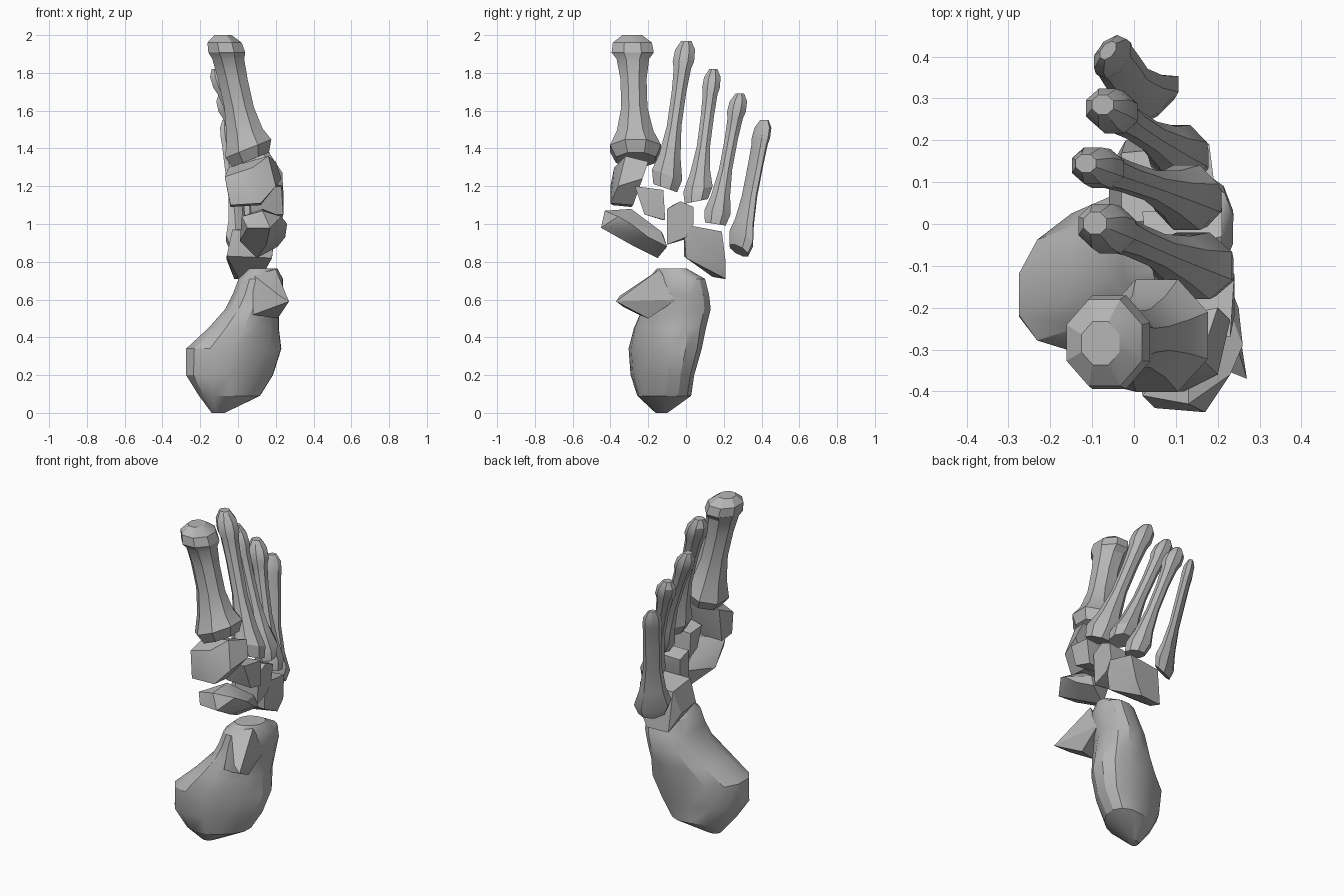
import bpy
import bmesh
from math import cos, sin, pi, radians, copysign
from mathutils import Vector

default_cube = bpy.data.objects.get("Cube")
if default_cube:
    bpy.data.objects.remove(default_cube, do_unlink=True)

bone_grey = bpy.data.materials.new("bone_grey")
bone_grey.use_nodes = True
colour = (0.47, 0.47, 0.47, 1)
bone_grey.diffuse_color = colour
bone_grey.node_tree.nodes["Principled BSDF"].inputs["Base Color"].default_value = colour


def finish(bm, name):
    """Turn a bmesh into a shaded object with the bone material."""
    bmesh.ops.recalc_face_normals(bm, faces=bm.faces[:])
    mesh = bpy.data.meshes.new(name)
    bm.to_mesh(mesh)
    bm.free()
    mesh.materials.append(bone_grey)
    obj = bpy.data.objects.new(name, mesh)
    bpy.context.collection.objects.link(obj)
    bpy.ops.object.select_all(action="DESELECT")
    obj.select_set(True)
    bpy.context.view_layer.objects.active = obj
    bpy.ops.object.shade_smooth_by_angle(angle=radians(28))
    return obj


def oval(angle):
    return cos(angle), sin(angle)


def hollowed(angle):
    """Boxy outline with a hollow in the inner front quarter."""
    x, y = cos(angle), sin(angle)
    power = 1.2 if x > 0 and y < 0 else 0.85
    return copysign(abs(x) ** power, x), copysign(abs(y) ** power, y)


def loft(name, rings, sides, shear=0, outline=oval):
    """Skin rings; each ring is (centre, x radius, y radius, slope in x and y)."""
    bm = bmesh.new()
    loops = []
    for centre, rx, ry, slope in rings:
        loop = []
        for i in range(sides):
            px, py = outline(2 * pi * (i + 0.5) / sides)
            dx, dy = rx * px, ry * py
            rise = slope.x * dx + slope.y * dy
            loop.append(bm.verts.new(centre + Vector((dx, dy + shear * dx, rise))))
        loops.append(loop)
    for low, high in zip(loops, loops[1:]):
        for i in range(sides):
            j = (i + 1) % sides
            bm.faces.new((low[i], low[j], high[j], high[i]))
    bm.faces.new(loops[0])
    bm.faces.new(loops[-1])
    return finish(bm, name)


def hull(name, points):
    """Faceted block wrapped around a few corner points."""
    bm = bmesh.new()
    for point in points:
        bm.verts.new(point)
    result = bmesh.ops.convex_hull(bm, input=bm.verts[:])
    loose = {g for g in result["geom_interior"] + result["geom_unused"]
             if isinstance(g, bmesh.types.BMVert)}
    bmesh.ops.delete(bm, geom=list(loose), context="VERTS")
    bmesh.ops.dissolve_limit(bm, angle_limit=radians(6), verts=bm.verts[:], edges=bm.edges[:])
    return finish(bm, name)


def long_bone(name, base, tip, base_size, shaft_size, head_size, slope, shear=0):
    """Flared base, slim shaft, narrow neck and rounded head."""
    base, tip, slope = Vector(base), Vector(tip), Vector(slope)
    base_size, shaft_size, head_size = map(Vector, (base_size, shaft_size, head_size))
    level = Vector((0, 0))
    stations = [
        (0, base_size * 0.85, slope),
        (0.09, base_size * 1.08, slope),
        (0.22, (base_size + shaft_size) / 2, slope / 2),
        (0.42, shaft_size, level),
        (0.65, shaft_size, level),
        (0.81, (shaft_size + head_size) / 2, level),
        (0.86, head_size * 1.08, level),
        (0.94, head_size, level),
        (1, head_size * 0.5, level),
    ]
    rings = [(base.lerp(tip, t), size.x, size.y, lean) for t, size, lean in stations]
    return loft(name, rings, 8, shear)


# Five long bones, from the thick inner one to the slim outer one
long_bone("first_metatarsal", (0.068, -0.265, 1.34), (-0.08, -0.285, 2),
          (0.122, 0.135), (0.085, 0.075), (0.098, 0.112), (0.4, 0))
long_bone("second_metatarsal", (0.165, -0.11, 1.19), (-0.093, 0.002, 1.97),
          (0.093, 0.08), (0.046, 0.042), (0.06, 0.057), (0, -0.35))
long_bone("third_metatarsal", (0.15, 0.055, 1.12), (-0.115, 0.145, 1.82),
          (0.075, 0.078), (0.04, 0.038), (0.053, 0.047), (0, 0.2))
long_bone("fourth_metatarsal", (0.125, 0.155, 1), (-0.075, 0.285, 1.69),
          (0.067, 0.07), (0.037, 0.038), (0.056, 0.05), (0, -0.15))
long_bone("fifth_metatarsal", (0.03, 0.28, 0.86), (-0.062, 0.415, 1.55),
          (0.085, 0.045), (0.045, 0.035), (0.042, 0.04), (0, -0.9), 0.5)

# Wedge bones under the long bones
hull("inner_cuneiform", [
    (-0.07, -0.36, 1.25), (-0.05, -0.25, 1.3), (0.16, -0.32, 1.36), (0.2, -0.2, 1.33),
    (0.23, -0.23, 1.24), (0.2, -0.36, 1.2), (0.12, -0.4, 1.11), (-0.04, -0.39, 1.1),
    (-0.04, -0.29, 1.09), (0.12, -0.28, 1.1), (0, -0.4, 1.2), (0.08, -0.38, 1.3)])
hull("middle_cuneiform", [
    (0.23, -0.27, 1.2), (0.24, -0.12, 1.18), (0.23, -0.11, 1.02), (0.24, -0.22, 1.05),
    (0.06, -0.24, 1.18), (0.06, -0.13, 1.17), (0.06, -0.12, 1.02), (0.07, -0.21, 1.05)])
hull("outer_cuneiform", [
    (0.21, -0.1, 1.08), (0.21, -0.03, 1.12), (0.21, 0.04, 1.09), (0.2, 0.04, 1),
    (0.2, 0, 0.93), (0.2, -0.1, 0.89),
    (0.03, -0.07, 1.1), (0.02, 0.03, 1.08), (0.04, 0, 0.92), (0.05, -0.1, 0.9)])

# Boat-shaped bone on the inner side and cube-shaped bone on the outer side
hull("navicular", [
    (0.02, -0.41, 1.04), (0.13, -0.43, 1.07), (0.17, -0.45, 0.98), (0.05, -0.44, 0.98),
    (0.13, -0.29, 1.08), (0.23, -0.36, 1.04), (0.26, -0.29, 1), (0.25, -0.2, 0.93),
    (0.2, -0.13, 0.96), (0.21, -0.1, 0.88), (0.08, -0.12, 0.94), (0.1, -0.15, 0.82),
    (0.01, -0.3, 0.91), (0.15, -0.29, 0.89)])
hull("cuboid", [
    (0.2, 0.03, 0.99), (0.18, 0.19, 0.96), (0.16, 0.21, 0.8), (0.12, 0.21, 0.71),
    (0.18, 0, 0.82), (0.19, -0.01, 0.96), (-0.03, 0, 0.97), (-0.03, 0.17, 0.95),
    (-0.06, -0.01, 0.83), (-0.02, 0.2, 0.71), (0, 0.14, 0.72), (-0.06, 0.13, 0.81)])

# Heel bone: height, x from and to, y from and to
heel_levels = [
    (0, -0.14, -0.07, -0.16, -0.1),
    (0.09, -0.21, 0.12, -0.25, 0.02),
    (0.2, -0.28, 0.19, -0.28, 0.03),
    (0.34, -0.28, 0.235, -0.29, 0.07),
    (0.45, -0.16, 0.22, -0.27, 0.1),
    (0.55, -0.07, 0.22, -0.23, 0.13),
    (0.63, -0.03, 0.24, -0.21, 0.12),
    (0.71, 0, 0.24, -0.2, 0.1),
    (0.765, 0.06, 0.21, -0.15, 0),
]
heel_rings = [(Vector(((x0 + x1) / 2, (y0 + y1) / 2, z)), (x1 - x0) / 2, (y1 - y0) / 2,
               Vector((0, 0))) for z, x0, x1, y0, y1 in heel_levels]
loft("heel", heel_rings, 14, 0.23, hollowed)

# Pointed shelf on the inner side of the heel
hull("heel_shelf", [
    (0.27, -0.37, 0.59), (0.22, -0.35, 0.62), (0.2, -0.14, 0.76), (0.08, -0.18, 0.73),
    (0.21, -0.2, 0.5), (0.08, -0.25, 0.52), (0.19, -0.33, 0.56), (0.22, -0.05, 0.6)])
